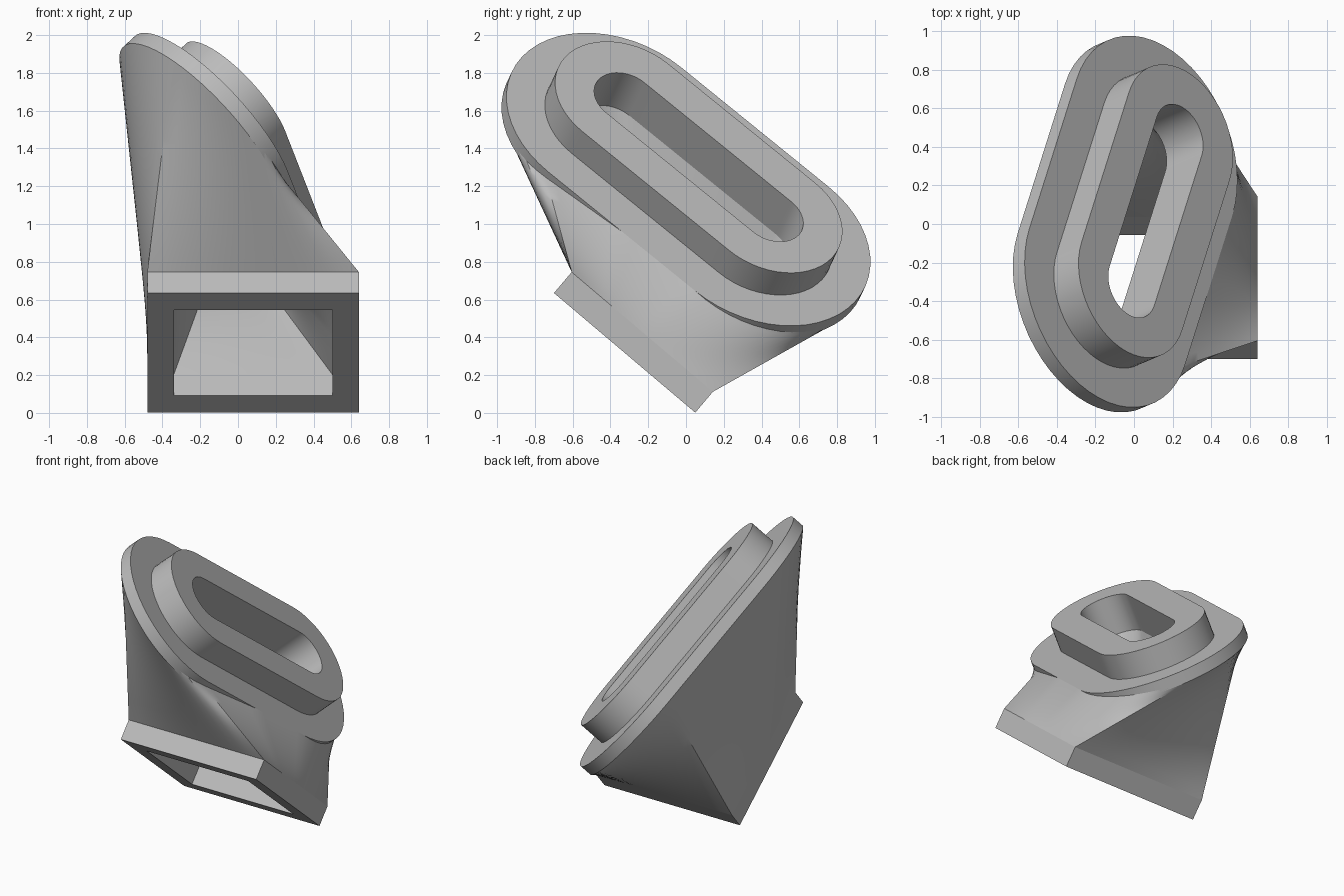
import bpy, bmesh, math
from mathutils import Vector

cube = bpy.data.objects.get("Cube")
if cube:
    bpy.data.objects.remove(cube)

grey = bpy.data.materials.new("plain_grey")
grey.use_nodes = True
grey.diffuse_color = (0.5, 0.5, 0.5, 1)
grey.node_tree.nodes["Principled BSDF"].inputs["Base Color"].default_value = (0.5, 0.5, 0.5, 1)

# Frame of the rectangular inlet
side = Vector((1, 0, 0))
slope = Vector((0, 0.763, -0.646)).normalized()
rise = side.cross(slope)
inlet = Vector((0.08, -0.325, 0.318))
HALF_W, HALF_D, WALL, COLLAR = 0.56, 0.49, 0.14, 0.145

# Frame of the oval outlet
n = Vector((0.703, 0.30, 0.645)).normalized()
u = Vector((0.237, 0.754, -0.613))
u = (u - n * u.dot(n)).normalized()
v = u.cross(n)
outlet = Vector((0.1125, 0.0675, 1.354))
HALF_L, R_FLANGE, R_BOSS, R_SLOT = 0.515, 0.603, 0.39, 0.173
BOSS, FLANGE = 0.182, 0.087
ARC, LINE = 13, 7          # segments of a quarter turn and of half a straight
LONG = 2 * LINE + ARC


def rect_ring(inset, height):
    """Rectangle from its front left corner, divided to match the oval."""
    w, d = HALF_W - inset, HALF_D - inset
    corners = [inlet + rise * height + side * (sx * w) + slope * (sy * d)
               for sx, sy in ((-1, -1), (1, -1), (1, 1), (-1, 1))]
    return [corners[k].lerp(corners[(k + 1) % 4], i / steps)
            for k, steps in enumerate((ARC, LONG, ARC, LONG)) for i in range(steps)]


def oval_ring(radius, depth):
    """Stadium outline starting at the middle of its front end."""
    quarter = []
    for i in range(ARC):
        a = math.pi / 2 * i / ARC
        quarter.append((-HALF_L - radius * math.cos(a), radius * math.sin(a)))
    quarter += [(-HALF_L * (1 - i / LINE), radius) for i in range(LINE + 1)]
    half = quarter + [(-p, q) for p, q in reversed(quarter[:-1])]
    full = half[:-1] + [(-p, -q) for p, q in half[:-1]]
    centre = outlet - n * depth
    return [centre + u * p + v * q for p, q in full]


def rim_lift(i):
    """How far up the flange rim the outer wall meets point i."""
    up = (i - ARC / 2) / (ARC / 2 + LINE)
    down = (ARC + LONG - i) / ARC
    return max(0, min(1, up, down))


def blend(first, last, steps):
    """Rings running straight from one outline to another."""
    return [[p.lerp(q, s / steps) for p, q in zip(first, last)] for s in range(steps + 1)]


def skin(name, rings):
    """Join successive rings with quads, smooth but with sharp edges kept."""
    bm = bmesh.new()
    loops = [[bm.verts.new(p) for p in ring] for ring in rings]
    count = len(loops[0])
    for low, high in zip(loops, loops[1:]):
        for j in range(count):
            k = (j + 1) % count
            bm.faces.new((low[j], low[k], high[k], high[j]))
    mesh = bpy.data.meshes.new(name)
    bm.to_mesh(mesh)
    bm.free()
    mesh.materials.append(grey)
    obj = bpy.data.objects.new(name, mesh)
    bpy.context.collection.objects.link(obj)
    bpy.ops.object.select_all(action='DESELECT')
    obj.select_set(True)
    bpy.context.view_layer.objects.active = obj
    bpy.ops.object.shade_smooth_by_angle(angle=math.radians(30))


flange_base = BOSS + FLANGE
rim_low = oval_ring(R_FLANGE, flange_base)
rim_high = oval_ring(R_FLANGE, BOSS)
wall_top = [p + n * FLANGE * rim_lift(i) for i, p in enumerate(rim_low)]

# Rectangular collar with its open mouth
skin("inlet_collar", [rect_ring(WALL, COLLAR), rect_ring(WALL, 0),
                      rect_ring(0, 0), rect_ring(0, COLLAR)])
# Outer wall, rising over the flange rim along the right side
skin("duct_outer_wall", blend(rect_ring(0, COLLAR), wall_top, 16))
# Wide oval flange
skin("oval_flange", [rim_low, rim_high, oval_ring(R_BOSS, BOSS)])
# Raised oval boss with the slot through it
skin("oval_boss", [oval_ring(R_BOSS, BOSS), oval_ring(R_BOSS, 0),
                   oval_ring(R_SLOT, 0), oval_ring(R_SLOT, flange_base)])
# Inner passage
skin("duct_inner_wall", blend(oval_ring(R_SLOT, flange_base), rect_ring(WALL, COLLAR), 16))
